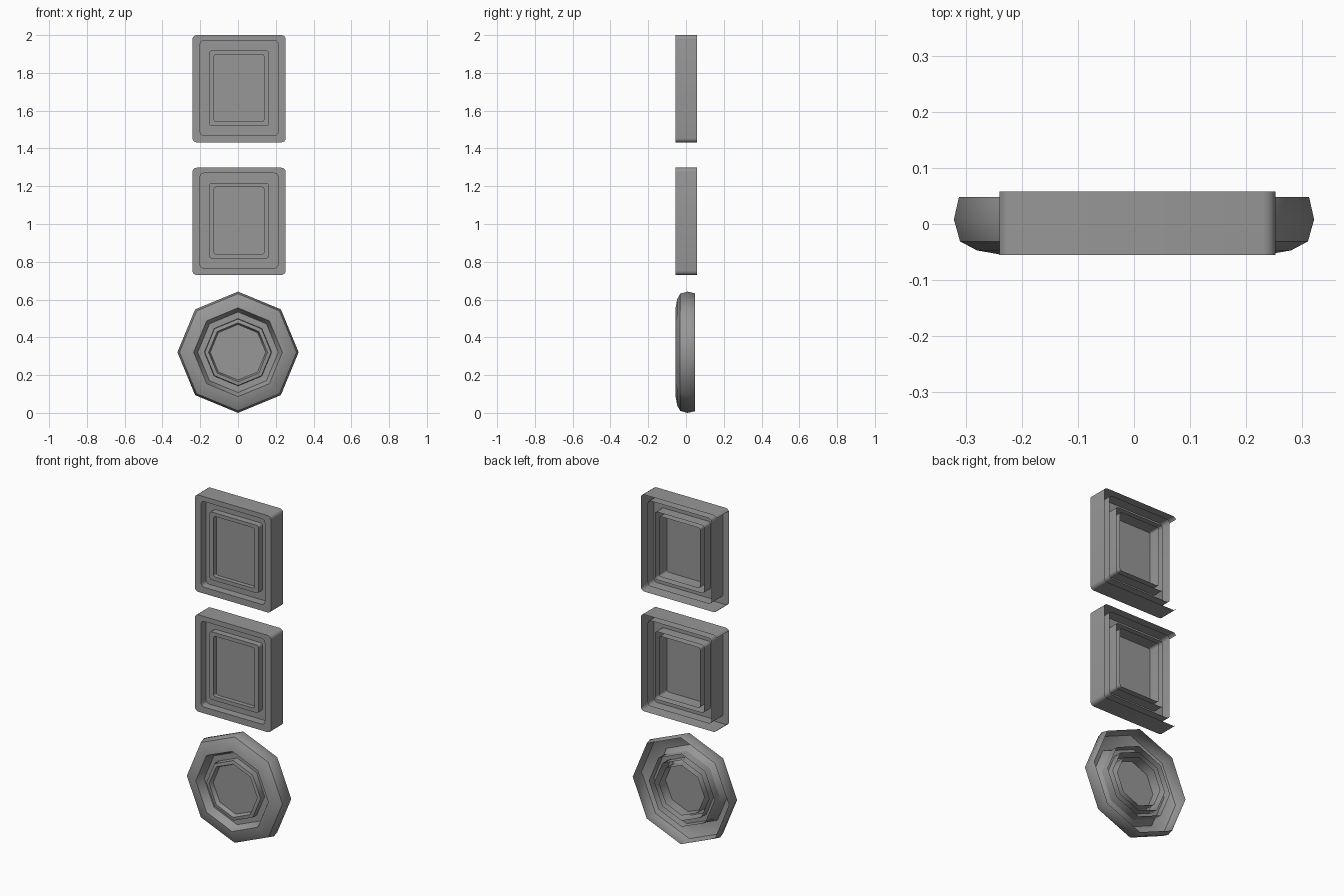
import bpy, bmesh, math

if "Cube" in bpy.data.objects:
    bpy.data.objects.remove(bpy.data.objects["Cube"])

grey = bpy.data.materials.new("dark_grey")
grey.diffuse_color = (0.31, 0.31, 0.31, 1)
grey.use_nodes = True
grey.node_tree.nodes["Principled BSDF"].inputs["Base Color"].default_value = grey.diffuse_color


def finish(name, bm):
    me = bpy.data.meshes.new(name)
    bm.to_mesh(me)
    bm.free()
    me.materials.append(grey)
    ob = bpy.data.objects.new(name, me)
    bpy.context.collection.objects.link(ob)
    bpy.context.view_layer.objects.active = ob
    ob.select_set(True)
    bpy.ops.object.shade_smooth_by_angle(angle=math.radians(45.1))
    ob.select_set(False)


def rounded_rect(x0, x1, z0, z1, r, seg=4):
    # Counter-clockwise from the front, starting at the right side's upper corner
    pts = []
    corners = [(x1 - r, z1 - r), (x0 + r, z1 - r), (x0 + r, z0 + r), (x1 - r, z0 + r)]
    for i, (cx, cz) in enumerate(corners):
        for k in range(seg + 1):
            a = math.pi / 2 * (i + k / seg)
            pts.append((cx + r * math.cos(a), cz + r * math.sin(a)))
    return pts


def octagon(r, cz=0.321):
    return [(r * math.cos(i * math.pi / 4), cz + r * math.sin(i * math.pi / 4))
            for i in range(8)]


def shell(name, loops, cap=False, skip=()):
    # Bridge successive outlines; optionally cap the last one
    bm = bmesh.new()
    rings = [[bm.verts.new((x, y, z)) for x, z in pts] for pts, y in loops]
    n = len(rings[0])
    for k, (a, b) in enumerate(zip(rings, rings[1:])):
        for i in range(n):
            if k == 0 and i in skip:
                continue
            j = (i + 1) % n
            bm.faces.new((a[i], b[i], b[j], a[j]))
    if cap:
        bm.faces.new(rings[-1])
    finish(name, bm)


BACK = 0.052

# Rectangular panels: nested open-backed boxes; the outer one lacks its left wall
for name, top in (("upper_panel", 2.0), ("middle_panel", 1.298)):
    outer = rounded_rect(-0.241, 0.252, top - 0.568, top, 0.022)
    recess = rounded_rect(-0.201, 0.212, top - 0.531, top - 0.029, 0.02)
    ring = rounded_rect(-0.154, 0.165, top - 0.48, top - 0.082, 0.015)
    centre = rounded_rect(-0.127, 0.138, top - 0.457, top - 0.103, 0.012)
    shell(name + "_frame", [(outer, 0.058), (outer, -0.055), (recess, -0.055),
                            (recess, -0.008)], skip=(8, 9, 10))
    shell(name + "_recess", [(recess, BACK), (recess, -0.008), (ring, -0.008)])
    shell(name + "_raised_ring", [(ring, BACK), (ring, -0.045), (centre, -0.045)])
    shell(name + "_centre", [(centre, BACK), (centre, -0.02)], cap=True)
    shell(name + "_ring_inside", [(centre, -0.045), (centre, -0.02)])

# Octagonal dial: bulged rim, then nested open-backed steps
rim = [(0.312, 0.048), (0.321, 0.008), (0.31, -0.031), (0.28, -0.047),
       (0.235, -0.055), (0.213, -0.008)]
shell("dial_rim", [(octagon(r), y) for r, y in rim])
shell("dial_recess", [(octagon(r), y) for r, y in
                      [(0.213, 0.04), (0.213, -0.008), (0.178, -0.008)]])
shell("dial_raised_ring", [(octagon(r), y) for r, y in
                           [(0.178, 0.04), (0.176, -0.042), (0.156, -0.045), (0.147, -0.02)]])
shell("dial_centre", [(octagon(0.147), 0.04), (octagon(0.147), -0.02)], cap=True)
